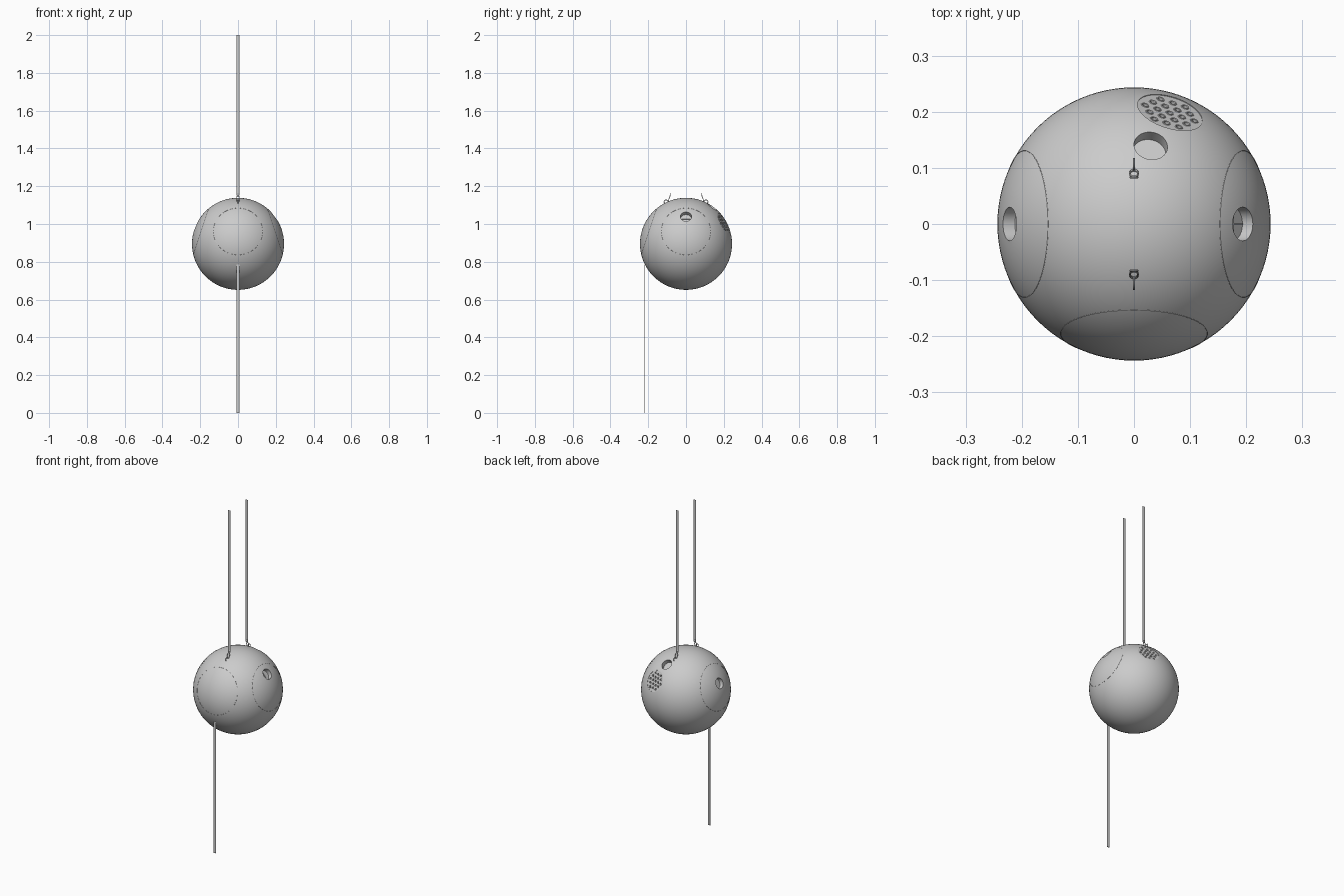
import bpy, bmesh, math
from mathutils import Vector, Matrix

if "Cube" in bpy.data.objects:
    bpy.data.objects.remove(bpy.data.objects["Cube"])

R = 0.2435
C = Vector((0, 0, 0.895))
grey = bpy.data.materials.new("mid grey")
grey.diffuse_color = (0.6, 0.6, 0.6, 1)
grey.use_nodes = True
grey.node_tree.nodes["Principled BSDF"].inputs["Base Color"].default_value = grey.diffuse_color


def finish(ob, name):
    ob.name = name
    ob.data.materials.append(grey)
    bpy.ops.object.select_all(action='DESELECT')
    ob.select_set(True)
    bpy.context.view_layer.objects.active = ob
    bpy.ops.object.shade_smooth_by_angle(angle=math.radians(35))
    return ob


def from_bm(bm, name):
    me = bpy.data.meshes.new(name)
    bm.to_mesh(me)
    bm.free()
    ob = bpy.data.objects.new(name, me)
    bpy.context.collection.objects.link(ob)
    return ob


def frame(d, dist):
    """Matrix whose z axis points out of the ball along d."""
    d = d.normalized()
    return Matrix.Translation(C + d * dist) @ d.to_track_quat('Z', 'Y').to_matrix().to_4x4()


def cyl(bm, m, r, depth, seg=40):
    bmesh.ops.create_cone(bm, cap_ends=True, segments=seg, radius1=r, radius2=r,
                          depth=depth, matrix=m)


def torus(name, m, major, minor, seg=24):
    bpy.ops.mesh.primitive_torus_add(major_radius=major, minor_radius=minor,
                                     major_segments=seg, minor_segments=8)
    ob = bpy.context.object
    ob.data.transform(m)
    return finish(ob, name)


def carve(target, bm, name):
    cutter = from_bm(bm, name)
    cutter.hide_render = True
    mod = target.modifiers.new(name, 'BOOLEAN')
    mod.operation = 'DIFFERENCE'
    mod.solver = 'EXACT'
    mod.object = cutter
    bpy.context.view_layer.objects.active = target
    bpy.ops.object.modifier_apply(modifier=name)
    bpy.data.objects.remove(cutter)


# Ball body
bm = bmesh.new()
bmesh.ops.create_uvsphere(bm, u_segments=96, v_segments=64, radius=R,
                          matrix=Matrix.Translation(C))
ball = from_bm(bm, "ball")

# Round sockets on both sides and near the top, and the shallow speaker recess
sockets = [Vector((0.195, 0, 0.145)), Vector((-0.223, 0, 0.097)), Vector((0.03, 0.14, 0.196))]
speaker = Vector((0.066, 0.205, 0.113))
bm = bmesh.new()
for d in sockets:
    cyl(bm, frame(d, R), 0.03, 0.05)
cyl(bm, frame(speaker, R + 0.006), 0.06, 0.03, 48)
carve(ball, bm, "socket_cutter")

# Speaker holes in a staggered pattern
floor = R - 0.009
spots = []
for row in range(-2, 3):
    n = 5 - abs(row)
    for i in range(n):
        spots.append(((i - (n - 1) / 2) * 0.023, row * 0.020))
bm = bmesh.new()
for x, y in spots:
    cyl(bm, frame(speaker, floor) @ Matrix.Translation((x, y, 0)), 0.005, 0.024, 12)
carve(ball, bm, "speaker_hole_cutter")
finish(ball, "ball")

# Raised rims around the speaker holes
for x, y in spots:
    torus("speaker_hole_rim", frame(speaker, floor) @ Matrix.Translation((x, y, 0)),
          0.0062, 0.0014, 12)

# Cross bars on the floor of the right socket
bm = bmesh.new()
for sx, sy in ((0.058, 0.002), (0.002, 0.058)):
    bmesh.ops.create_cube(bm, size=1, matrix=frame(sockets[0], R - 0.024)
                          @ Matrix.Diagonal((sx, sy, 0.003, 1)))
finish(from_bm(bm, "socket_cross"), "socket_cross")

# Faint round panel seams on the front and both sides
tilt, half = math.radians(18.5), math.radians(32.5)
for side, (x, y) in {"front": (0, -1), "right": (1, 0), "left": (-1, 0)}.items():
    d = Vector((x * math.cos(tilt), y * math.cos(tilt), math.sin(tilt)))
    torus(side + "_panel_seam", frame(d, R * math.cos(half)), R * math.sin(half), 0.0006, 96)

# Hanging clips and upper straps, front and back
for s, side in ((-1, "front"), (1, "back")):
    # eyelet on the ball
    torus(side + "_eyelet", Matrix.Translation((0, s * 0.106, 1.117))
          @ Matrix.Rotation(math.pi / 2, 4, 'Y'), 0.010, 0.0022)
    # long clip loop passing through the eyelet
    torus(side + "_clip", Matrix.Translation((0, s * 0.090, 1.134))
          @ Matrix.Rotation(s * math.radians(20), 4, 'X')
          @ Matrix.Diagonal((1, 1, 2.6, 1)) @ Matrix.Rotation(math.pi / 2, 4, 'X'),
          0.007, 0.0018)
    # ring holding the strap
    torus(side + "_strap_ring", Matrix.Translation((0, s * 0.083, 1.155))
          @ Matrix.Rotation(math.pi / 2, 4, 'X'), 0.007, 0.0015)
    # flat strap
    bm = bmesh.new()
    w, y = 0.008, s * 0.083
    bm.faces.new([bm.verts.new(p) for p in
                  ((-w, y, 1.15), (w, y, 1.15), (w, y, 2), (-w, y, 2))])
    finish(from_bm(bm, side + "_upper_strap"), side + "_upper_strap")

# Lower strap hanging from the front
bm = bmesh.new()
bmesh.ops.create_cube(bm, size=1, matrix=Matrix.Translation((0, -0.219, 0.393))
                      @ Matrix.Diagonal((0.016, 0.003, 0.786, 1)))
finish(from_bm(bm, "lower_strap"), "lower_strap")
